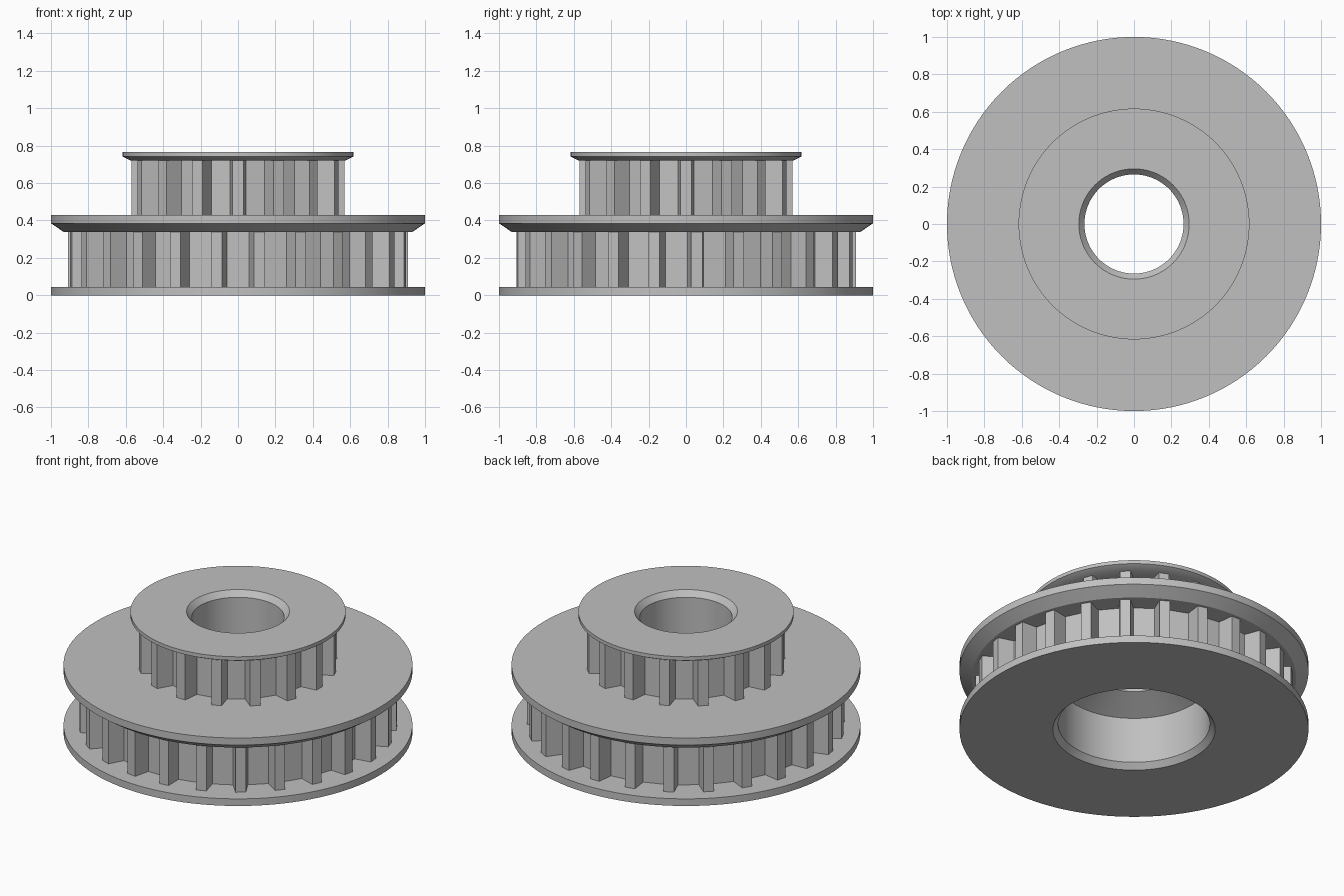
import bpy, bmesh
from math import sin, cos, pi, radians

cube = bpy.data.objects.get("Cube")
if cube:
    bpy.data.objects.remove(cube, do_unlink=True)

# Single plain metal colour
GREY = (0.53, 0.53, 0.53, 1)
metal = bpy.data.materials.new("grey_metal")
metal.use_nodes = True
metal.diffuse_color = GREY
metal.node_tree.nodes["Principled BSDF"].inputs["Base Color"].default_value = GREY


def finish(name, bm, smooth):
    bmesh.ops.recalc_face_normals(bm, faces=bm.faces)
    mesh = bpy.data.meshes.new(name)
    bm.to_mesh(mesh)
    bm.free()
    mesh.materials.append(metal)
    obj = bpy.data.objects.new(name, mesh)
    bpy.context.collection.objects.link(obj)
    if smooth:
        bpy.ops.object.select_all(action="DESELECT")
        obj.select_set(True)
        bpy.context.view_layer.objects.active = obj
        bpy.ops.object.shade_smooth_by_angle(angle=radians(30))
    return obj


def bridge(bm, loops):
    """Join a closed cycle of closed vertex loops with quads."""
    n = len(loops[0])
    for a, b in zip(loops, loops[1:] + loops[:1]):
        for i in range(n):
            j = (i + 1) % n
            bm.faces.new((a[i], a[j], b[j], b[i]))


def revolve(name, profile, segments=128):
    bm = bmesh.new()
    loops = [[bm.verts.new((r * cos(2 * pi * i / segments), r * sin(2 * pi * i / segments), z))
              for i in range(segments)] for r, z in profile]
    bridge(bm, loops)
    return finish(name, bm, True)


def toothed_ring(name, count, tip, z0, z1, depth=0.1, wall=0.06):
    """Ring of narrow trapezoid teeth, one of them centred on +y."""
    root = tip - depth
    outer, inner = [], []
    for k in range(count):
        a = pi / 2 + 2 * pi * k / count
        for r, w in ((root, -0.042), (tip, -0.03), (tip, 0.03), (root, 0.042)):
            outer.append((r * cos(a) - w * sin(a), r * sin(a) + w * cos(a)))
            s = root - wall
            inner.append((s * cos(a) - w * sin(a), s * sin(a) + w * cos(a)))
    bm = bmesh.new()
    loops = [[bm.verts.new((x, y, z)) for x, y in pts]
             for pts, z in ((outer, z0), (outer, z1), (inner, z1), (inner, z0))]
    bridge(bm, loops)
    return finish(name, bm, False)


# Flanges, hidden core and stepped bore as one turned solid
revolve("flanged_hub", [
    (0.465, 0), (1, 0), (1, 0.045), (0.78, 0.045),             # bottom flange
    (0.78, 0.337), (0.93, 0.337), (1, 0.385), (1, 0.43),       # middle flange
    (0.44, 0.43), (0.44, 0.72), (0.575, 0.72),                 # small core
    (0.617, 0.742), (0.617, 0.765),                            # top flange
    (0.295, 0.765), (0.265, 0.73), (0.265, 0.405),             # narrow bore
    (0.435, 0.325), (0.435, 0.035),                            # wide bore
])

# Toothed belt tracks between the flanges
toothed_ring("large_toothed_ring", 25, 0.91, 0.04, 0.342)
toothed_ring("small_toothed_ring", 16, 0.57, 0.425, 0.725)
